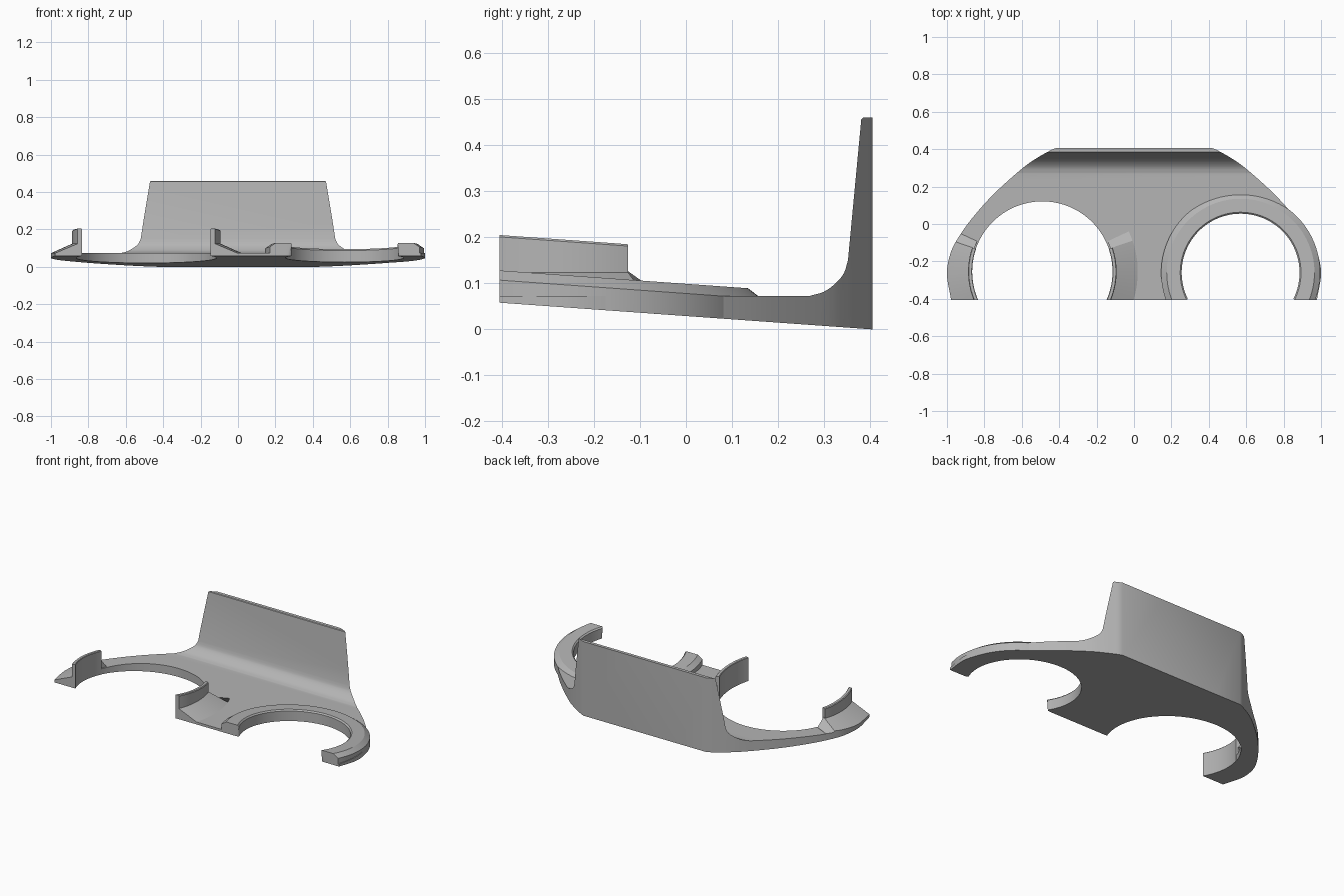
import bpy, bmesh, math
from mathutils import Vector

cube = bpy.data.objects.get("Cube")
if cube:
    bpy.data.objects.remove(cube, do_unlink=True)

SLOPE = 0.0716            # tilt of the underside
FRONT = -0.405            # flat front cut
CUP_HOLE = (-0.49, -0.255)
RING_HOLE = (0.57, -0.26)

grey = bpy.data.materials.new("plain_grey")
grey.use_nodes = True
grey.diffuse_color = (0.46, 0.46, 0.46, 1)
grey.node_tree.nodes["Principled BSDF"].inputs["Base Color"].default_value = (0.46, 0.46, 0.46, 1)


def underside(y):
    return 0.029 - SLOPE * y


def finish(name, bm):
    bmesh.ops.recalc_face_normals(bm, faces=bm.faces)
    mesh = bpy.data.meshes.new(name)
    bm.to_mesh(mesh)
    bm.free()
    mesh.materials.append(grey)
    obj = bpy.data.objects.new(name, mesh)
    bpy.context.collection.objects.link(obj)
    return obj


def prism(name, points, offset):
    """Extrude a closed outline along the offset."""
    bm = bmesh.new()
    face = bm.faces.new([bm.verts.new(p) for p in points])
    made = bmesh.ops.extrude_face_region(bm, geom=[face])["geom"]
    bmesh.ops.translate(bm, vec=offset, verts=[v for v in made if isinstance(v, bmesh.types.BMVert)])
    return finish(name, bm)


def cylinder(name, centre, radius):
    ring = [(centre[0] + radius * math.cos(math.tau * i / 128),
             centre[1] + radius * math.sin(math.tau * i / 128), -0.5) for i in range(128)]
    return prism(name, ring, (0, 0, 1.5))


def combine(obj, tool, operation, keep=False):
    tool.hide_render = True
    mod = obj.modifiers.new(operation, "BOOLEAN")
    mod.operation, mod.solver, mod.object = operation, "EXACT", tool
    bpy.context.view_layer.objects.active = obj
    bpy.ops.object.modifier_apply(modifier=mod.name)
    if not keep:
        bpy.data.objects.remove(tool, do_unlink=True)


def sweep(centre, side, sections):
    """Skin (angle in degrees, radius-height section) rows round a vertical axis."""
    bm = bmesh.new()
    rows = []
    for angle, section in sections:
        a = math.radians(angle)
        rows.append([bm.verts.new((centre[0] + side * r * math.cos(a),
                                   centre[1] + r * math.sin(a), z)) for r, z in section])
    n = len(rows[0])
    for a, b in zip(rows, rows[1:]):
        for i in range(n):
            bm.faces.new((a[i], a[(i + 1) % n], b[(i + 1) % n], b[i]))
    bm.faces.new(rows[0])
    bm.faces.new(rows[-1])
    return bm


def cut_front(bm):
    geom = bm.verts[:] + bm.edges[:] + bm.faces[:]
    bmesh.ops.bisect_plane(bm, geom=geom, plane_co=(0, FRONT, 0), plane_no=(0, -1, 0), clear_outer=True)
    bmesh.ops.holes_fill(bm, edges=[e for e in bm.edges if e.is_boundary], sides=0)


def tilt(bm):
    for v in bm.verts:
        v.co.z += underside(v.co.y)


def smooth_path(points, steps=6):
    """Catmull-Rom curve through the points."""
    pts = [Vector(p) for p in points]
    pts = [2 * pts[0] - pts[1]] + pts + [2 * pts[-1] - pts[-2]]
    out = []
    for a, b, c, d in zip(pts, pts[1:], pts[2:], pts[3:]):
        for i in range(steps):
            t = i / steps
            out.append(0.5 * (2 * b + (c - a) * t + (2 * a - 5 * b + 4 * c - d) * t**2
                              + (3 * b - a - 3 * c + d) * t**3))
    return out + [pts[-2]]


# Plan outline shared by the body and the ramps
half = [Vector((0.42, 0.405))] + smooth_path([
    (0.445, 0.395), (0.52, 0.352), (0.6, 0.295), (0.75, 0.16), (0.87, 0.025),
    (0.95, -0.09), (0.985, -0.17), (1.0, -0.27), (0.978, FRONT)])
plan = [(p.x, p.y, -0.2) for p in half] + [(-p.x, p.y, -0.2) for p in reversed(half)]
outline = prism("outline_cutter", plan, (0, 0, 1))

# Body: side profile with back wall and fillet, trimmed to the plan outline
fillet = smooth_path([(0.352, 0.15), (0.343, 0.122), (0.325, 0.1), (0.3, 0.082), (0.27, 0.073)], 4)
profile = [(FRONT, underside(FRONT)), (0.405, 0), (0.405, 0.46), (0.385, 0.46), (0.381, 0.457)]
profile += [tuple(p) for p in fillet] + [(FRONT, 0.073)]
body = prism("bracket_body", [(-1.1, y, z) for y, z in profile], (2.2, 0, 0))
combine(body, outline, "INTERSECT", keep=True)
combine(body, cylinder("cup_hole_cutter", CUP_HOLE, 0.376), "DIFFERENCE")
combine(body, cylinder("ring_hole_cutter", RING_HOLE, 0.365), "DIFFERENCE")

# Raised open ring with chamfered rim and rounded tips
section = [(0.315, 0), (0.425, 0), (0.425, 0.049), (0.395, 0.07), (0.323, 0.07), (0.315, 0.062)]
bm = sweep(RING_HOLE, 1, [(-50 + 280 * i / 112, section) for i in range(113)])
cut_front(bm)
corners = [e for e in bm.edges
           if all(abs(v.co.y - FRONT) < 1e-4 for v in e.verts)
           and all(abs(v.co.x - RING_HOLE[0]) < 0.31 for v in e.verts)
           and abs(e.verts[0].co.z - e.verts[1].co.z) > 0.03]
bmesh.ops.bevel(bm, geom=corners, offset=0.03, segments=5, affect="EDGES", profile=0.5)
tilt(bm)
parts = [body, finish("open_ring", bm)]

# Upright lips either side of the cup hole, each backed by a sloping ramp
for label, side in (("right", -1), ("left", 1)):
    section = [(0.375, 0), (0.397, 0), (0.397, 0.143), (0.393, 0.147), (0.378, 0.147), (0.375, 0.144)]
    bm = sweep(CUP_HOLE, side, [(-45 + 64 * i / 24, section) for i in range(25)])
    cut_front(bm)
    tilt(bm)
    parts.append(finish(label + "_lip", bm))

    ramp = [(0.385, 0.066), (0.51, 0.066), (0.51, 0.073), (0.385, 0.129)]
    low = ramp[:3] + [(0.385, 0.075)]
    bm = sweep(CUP_HOLE, side, [(-45 + 64 * i / 24, ramp) for i in range(25)] + [(25, low)])
    cut_front(bm)
    wedge = finish(label + "_ramp", bm)
    combine(wedge, outline, "INTERSECT", keep=True)
    parts.append(wedge)

bpy.data.objects.remove(outline, do_unlink=True)

# Smooth curved faces while keeping real edges crisp
bpy.ops.object.select_all(action="DESELECT")
for part in parts:
    part.select_set(True)
bpy.context.view_layer.objects.active = body
bpy.ops.object.shade_smooth_by_angle(angle=math.radians(25))
